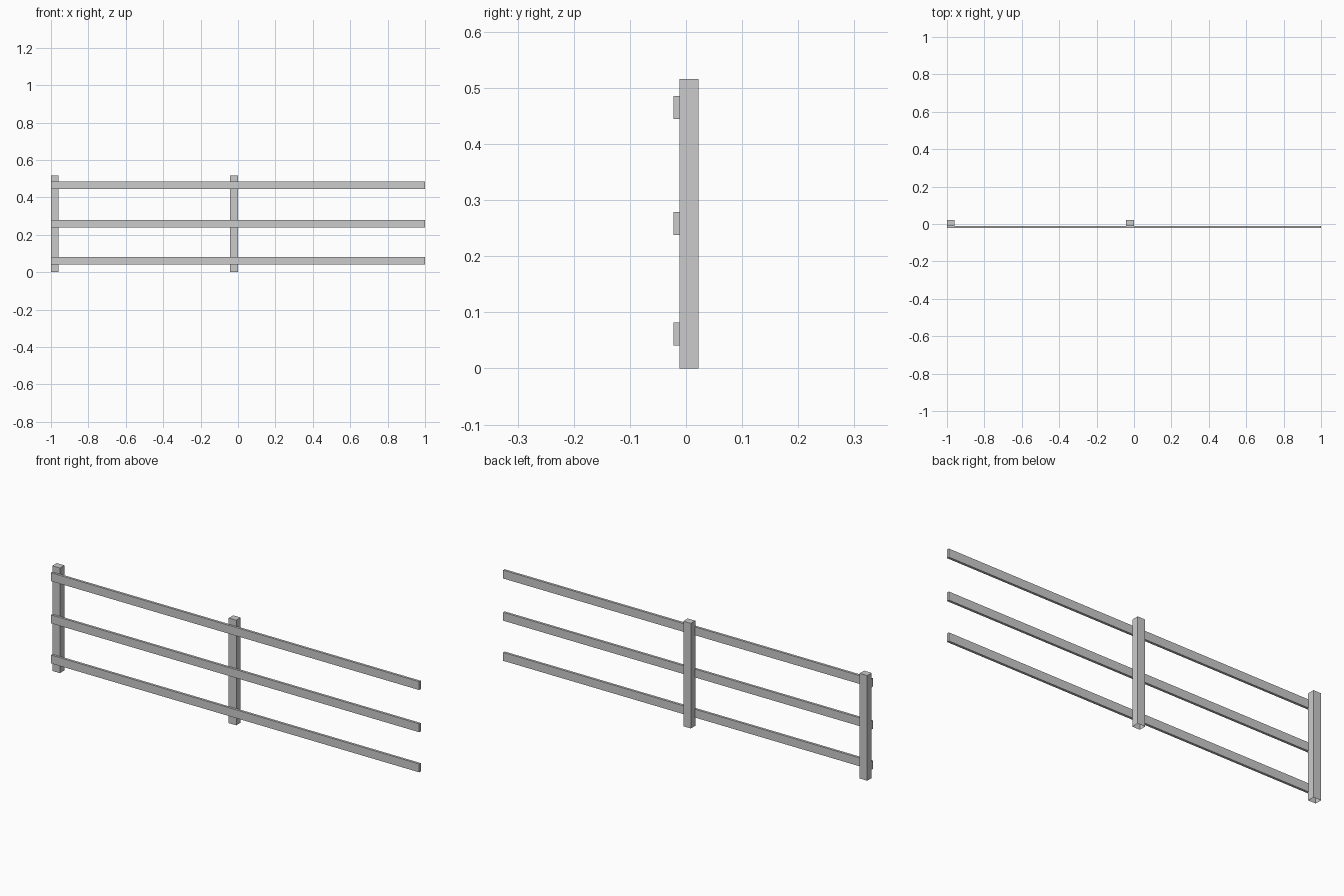
import bpy, bmesh
from mathutils import Vector

if "Cube" in bpy.data.objects:
    bpy.data.objects.remove(bpy.data.objects["Cube"])


def box(name, lo, hi, open_bottom=False):
    """Flat-shaded box between two corners."""
    lo, hi = Vector(lo), Vector(hi)
    bm = bmesh.new()
    bmesh.ops.create_cube(bm, size=1)
    bmesh.ops.scale(bm, vec=hi - lo, verts=bm.verts)
    bmesh.ops.translate(bm, vec=(lo + hi) / 2, verts=bm.verts)
    if open_bottom:
        bm.normal_update()
        bmesh.ops.delete(bm, geom=[f for f in bm.faces if f.normal.z < -0.9],
                         context='FACES_ONLY')
    mesh = bpy.data.meshes.new(name)
    bm.to_mesh(mesh)
    bm.free()
    obj = bpy.data.objects.new(name, mesh)
    bpy.context.collection.objects.link(obj)
    return obj


# Upright posts, open where they meet the ground
for name, x in (("end_post", -1.0), ("middle_post", -0.042)):
    box(name, (x, -0.012, 0), (x + 0.041, 0.0225, 0.516), open_bottom=True)

# Horizontal rails across the front of the posts
for name, z in (("bottom_rail", 0.041), ("middle_rail", 0.238), ("top_rail", 0.445)):
    box(name, (-1, -0.0225, z), (1, -0.0105, z + 0.041))
